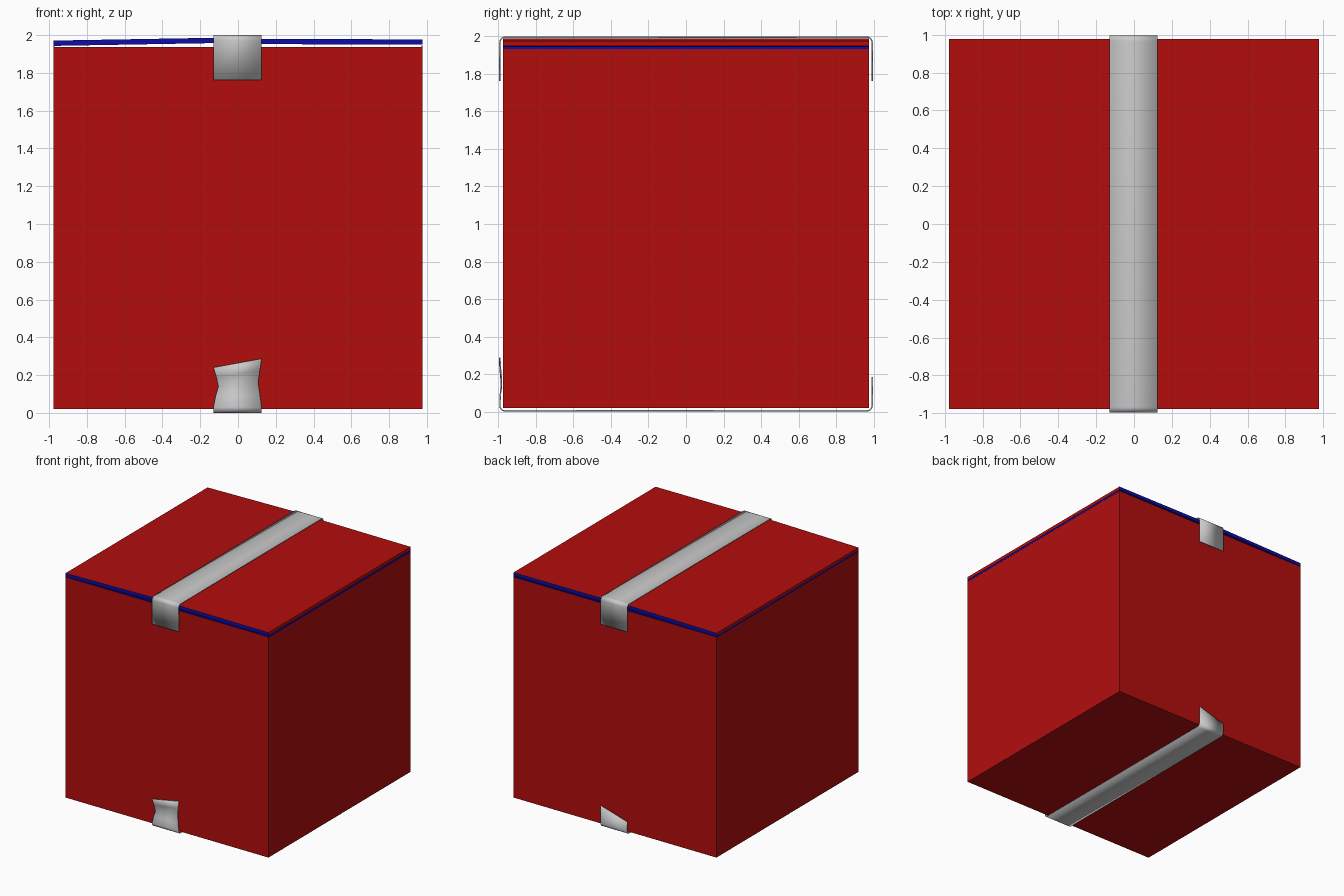
import bpy, math

if "Cube" in bpy.data.objects:
    bpy.data.objects.remove(bpy.data.objects["Cube"])


def material(name, rgb):
    m = bpy.data.materials.new(name)
    m.diffuse_color = (*rgb, 1)
    m.use_nodes = True
    m.node_tree.nodes["Principled BSDF"].inputs["Base Color"].default_value = m.diffuse_color
    return m


RED = material("red_card", (0.45, 0.004, 0.004))
BLUE = material("blue_card", (0.004, 0.004, 0.4))


def make(name, verts, faces, mats=()):
    me = bpy.data.meshes.new(name)
    me.from_pydata(verts, [], faces)
    for m in mats:
        me.materials.append(m)
    ob = bpy.data.objects.new(name, me)
    bpy.context.collection.objects.link(ob)
    return ob


def thicken(ob, t, inner=0, rim=0):
    s = ob.modifiers.new("thickness", 'SOLIDIFY')
    s.thickness = t
    s.offset = -1
    s.material_offset = inner
    s.material_offset_rim = rim


W, BOT, TOP = 0.977, 0.02, 1.938

# Open-topped carton, blue on the inside
corners = [(-W, -W), (W, -W), (W, W), (-W, W)]
verts = [(x, y, z) for z in (BOT, TOP) for x, y in corners]
faces = [(3, 2, 1, 0)] + [(i, (i + 1) % 4, (i + 1) % 4 + 4, i + 4) for i in range(4)]
thicken(make("carton_body", verts, faces, (RED, BLUE)), 0.02, 1, 1)


# Lid flaps: red top and hinge side, blue underside and cut ends
def flap(name, outer, inner, z_outer, z_inner, t=0.028):
    (x0, z0), (x1, z1) = sorted([(outer, z_outer), (inner, z_inner)])
    v = [(x, y, z + d) for d in (0, t) for x, y, z in
         ((x0, -W, z0), (x1, -W, z1), (x1, W, z1), (x0, W, z0))]
    f = [(3, 2, 1, 0), (4, 5, 6, 7)] + [(i, (i + 1) % 4, (i + 1) % 4 + 4, i + 4) for i in range(4)]
    ob = make(name, v, f, (RED, BLUE))
    for p in ob.data.polygons:
        if p.normal.z < -0.5 or abs(p.normal.y) > 0.5:
            p.material_index = 1


flap("left_flap", -W, 0.0, 1.943, 1.960)
flap("right_flap", W, 0.002, 1.949, 1.953)

# Blue fold line along each hinge
for side, name in ((-1, "left_fold"), (1, "right_fold")):
    x = side * (W - 0.002)
    bpy.ops.mesh.primitive_cube_add(size=1, location=(x, 0, 1.939))
    ob = bpy.context.object
    ob.name = name
    ob.scale = (0.006, 2 * W, 0.014)
    ob.data.materials.append(BLUE)


# Tape: each row is (left x, right x, y, left z, right z)
def tape(name, rows):
    v = []
    for xl, xr, y, zl, zr in rows:
        v += [(xl, y, zl), (xr, y, zr)]
    f = [(2 * i, 2 * i + 1, 2 * i + 3, 2 * i + 2) for i in range(len(rows) - 1)]
    ob = make(name, v, f)
    bpy.context.view_layer.objects.active = ob
    ob.select_set(True)
    bpy.ops.object.shade_smooth_by_angle(angle=math.radians(35))
    ob.select_set(False)
    thicken(ob, 0.007)


L, R, E, RAD = -0.13, 0.125, 0.996, 0.03


def corner(cy, cz, start, end, n=6):
    rows = []
    for i in range(n + 1):
        a = math.radians(start + (end - start) * i / n)
        z = cz + RAD * math.sin(a)
        rows.append((L, R, cy + RAD * math.cos(a), z, z))
    return rows


# Top tape folds over front and back
tape("top_tape",
     [(L, R, -E, 1.763, 1.763)]
     + corner(-E + RAD, 2 - RAD, 180, 90)
     + corner(E - RAD, 2 - RAD, 90, 0)
     + [(L, R, E, 1.763, 1.763)])

# Bottom tape with slanted back end and pinched, torn front end
tape("bottom_tape",
     [(L, R, E, 0.11, 0.185)]
     + corner(E - RAD, RAD, 0, -90)
     + corner(-E + RAD, RAD, 270, 180)
     + [(-0.118, 0.117, -E + 0.002, 0.09, 0.09),
        (-0.104, 0.107, -E + 0.009, 0.14, 0.16),
        (-0.115, 0.115, -E + 0.004, 0.19, 0.22),
        (L, R, -E, 0.24, 0.287)])
